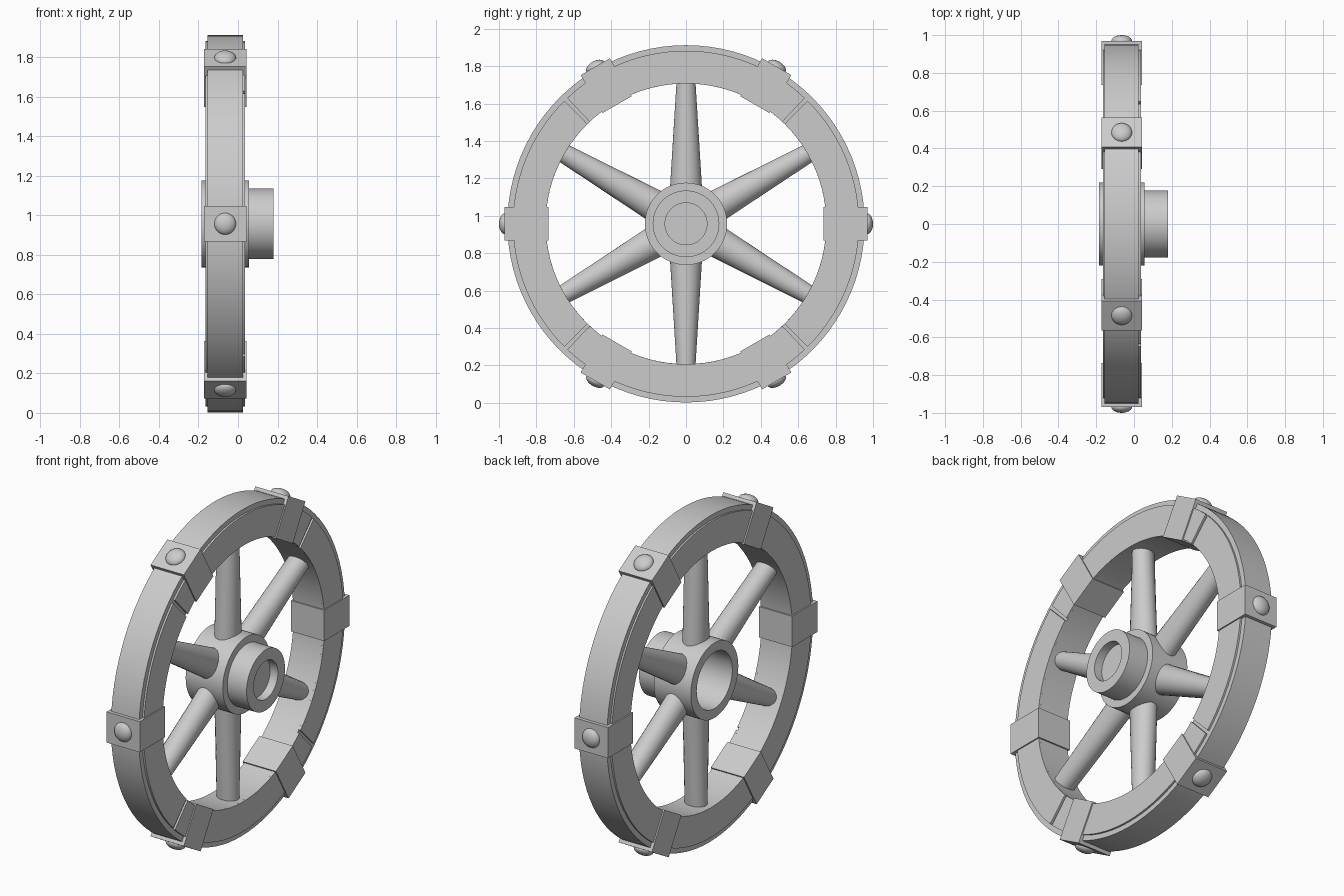
import bpy, bmesh, math
from mathutils import Matrix, Vector

if "Cube" in bpy.data.objects:
    bpy.data.objects.remove(bpy.data.objects["Cube"], do_unlink=True)

grey = bpy.data.materials.new("plain_grey")
grey.use_nodes = True
COLOUR = (0.6, 0.6, 0.6, 1)
grey.diffuse_color = COLOUR
grey.node_tree.nodes["Principled BSDF"].inputs["Base Color"].default_value = COLOUR

CENTRE = Vector((0, 0, 0.957))   # axle height
MID = -0.065                     # middle plane of the rim


def finish(name, bm, smooth=True):
    bmesh.ops.remove_doubles(bm, verts=bm.verts, dist=1e-5)
    bmesh.ops.recalc_face_normals(bm, faces=bm.faces)
    mesh = bpy.data.meshes.new(name)
    bm.to_mesh(mesh)
    bm.free()
    mesh.materials.append(grey)
    ob = bpy.data.objects.new(name, mesh)
    ob.location = CENTRE
    bpy.context.collection.objects.link(ob)
    if smooth:
        bpy.ops.object.select_all(action='DESELECT')
        ob.select_set(True)
        bpy.context.view_layer.objects.active = ob
        bpy.ops.object.shade_smooth_by_angle(angle=math.radians(35))
    return ob


def lathe(name, profile, start=0.0, end=math.tau, steps=96, closed=True):
    """Sweep an (x, radius) profile around the x axis."""
    bm = bmesh.new()
    rings = []
    for i in range(steps + 1):
        a = start + (end - start) * i / steps
        rings.append([bm.verts.new((x, r * math.cos(a), r * math.sin(a)))
                      for x, r in profile])
    n = len(profile)
    for r0, r1 in zip(rings, rings[1:]):
        for j in range(n if closed else n - 1):
            k = (j + 1) % n
            bm.faces.new((r0[j], r0[k], r1[k], r1[j]))
    if end - start < math.tau - 0.001:
        bm.faces.new(rings[0])
        bm.faces.new(rings[-1])
    return finish(name, bm)


def turned(angle):
    """Local +y becomes the radial direction at this angle."""
    return Matrix.Rotation(angle, 4, 'X')


# Rim with a stepped edge
lathe("rim", [(-0.155, 0.955), (0.025, 0.955), (0.025, 0.75),
              (-0.165, 0.75), (-0.165, 0.925), (-0.155, 0.925)])

# Side plates, split by four narrow joints
joint = math.radians(46)
gap = 0.011
joints = [joint, math.pi - joint, math.pi + joint, math.tau - joint, math.tau + joint]
for i, (a, b) in enumerate(zip(joints, joints[1:])):
    lathe(f"side_plate_{i + 1}", [(0.025, 0.75), (0.036, 0.75), (0.036, 0.925), (0.025, 0.925)],
          a + gap, b - gap, 28)

# Hub, with a deep bore on one end and a shallow collar on the other
lathe("hub", [(0.04, 0), (0.04, 0.165), (-0.185, 0.165), (-0.185, 0.22),
              (0.055, 0.22), (0.055, 0.178), (0.18, 0.178), (0.18, 0.112),
              (0.13, 0.112), (0.13, 0)], steps=64, closed=False)

for i in range(6):
    # Spoke: oval section, tapering across the wheel plane only
    m = turned(math.radians(30 + 60 * i))
    bm = bmesh.new()
    ends = []
    for radius, half in ((0.185, 0.086), (0.77, 0.05)):
        ends.append([bm.verts.new(m @ Vector((MID + 0.065 * math.cos(t), radius,
                                              half * math.sin(t))))
                     for t in (math.tau * k / 32 for k in range(32))])
    for k in range(32):
        j = (k + 1) % 32
        bm.faces.new((ends[0][k], ends[0][j], ends[1][j], ends[1][k]))
    for ring in ends:
        bm.faces.new(ring)
    finish(f"spoke_{i + 1}", bm)

    # Clamp band around the rim
    m = turned(math.radians(60 * i))
    bm = bmesh.new()
    bmesh.ops.create_cube(bm, size=1, matrix=m @ Matrix.Translation((MID, 0.853, 0))
                          @ Matrix.Diagonal((0.216, 0.234, 0.18, 1)))
    finish(f"band_{i + 1}", bm, smooth=False)

    # Domed rivet on the band
    bm = bmesh.new()
    bmesh.ops.create_uvsphere(bm, u_segments=24, v_segments=16, radius=1,
                              matrix=m @ Matrix.Translation((MID, 0.968, 0))
                              @ Matrix.Diagonal((0.055, 0.032, 0.055, 1)))
    finish(f"rivet_{i + 1}", bm)
